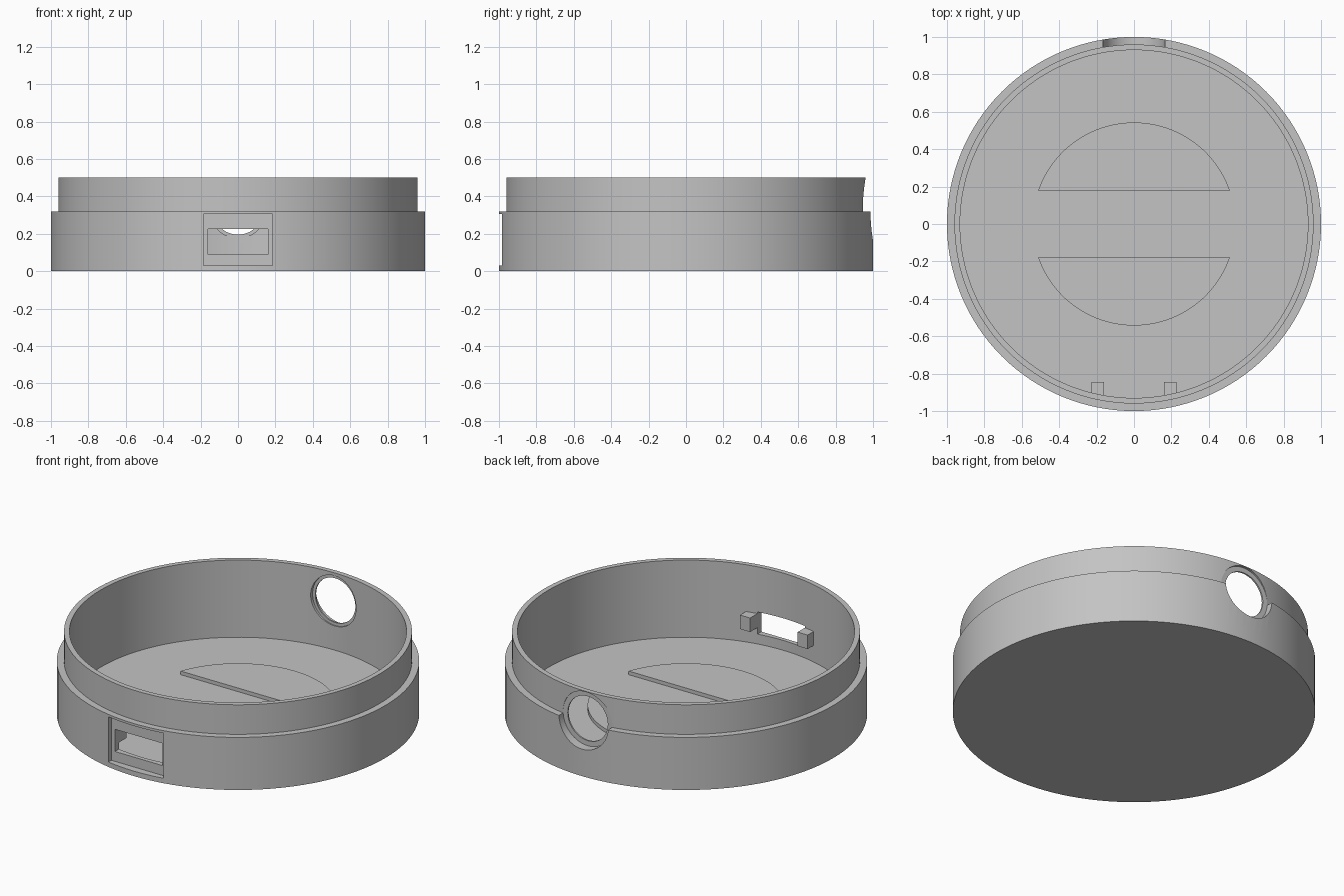
import bpy, bmesh, math
from mathutils import Matrix

if "Cube" in bpy.data.objects:
    bpy.data.objects.remove(bpy.data.objects["Cube"], do_unlink=True)

grey = bpy.data.materials.new("plain grey")
grey.use_nodes = True
GREY = (0.55, 0.55, 0.55, 1)
grey.diffuse_color = GREY
grey.node_tree.nodes["Principled BSDF"].inputs["Base Color"].default_value = GREY

SIDES = 128
FLOOR = 0.03


def finish(name, bm):
    bmesh.ops.recalc_face_normals(bm, faces=bm.faces)
    mesh = bpy.data.meshes.new(name)
    bm.to_mesh(mesh)
    bm.free()
    mesh.materials.append(grey)
    obj = bpy.data.objects.new(name, mesh)
    bpy.context.collection.objects.link(obj)
    return obj


def revolve(name, profile):
    """Closed solid turned round z; the profile starts and ends on the axis."""
    bm = bmesh.new()
    rings = []
    for r, z in profile:
        rings.append([bm.verts.new((r * math.cos(a), r * math.sin(a), z))
                      for a in (math.tau * i / SIDES for i in range(SIDES))])
    for low, high in zip(rings, rings[1:]):
        for i in range(SIDES):
            j = (i + 1) % SIDES
            bm.faces.new((low[i], low[j], high[j], high[i]))
    bm.faces.new(rings[0])
    bm.faces.new(rings[-1])
    return finish(name, bm)


def box(name, x0, x1, y0, y1, z0, z1):
    bm = bmesh.new()
    size = Matrix.Diagonal((x1 - x0, y1 - y0, z1 - z0, 1))
    place = Matrix.Translation(((x0 + x1) / 2, (y0 + y1) / 2, (z0 + z1) / 2))
    bmesh.ops.create_cube(bm, size=1, matrix=place @ size)
    return finish(name, bm)


def bore(name, radius, y0, y1, z):
    """Cylinder lying along y."""
    bm = bmesh.new()
    turn = Matrix.Rotation(math.pi / 2, 4, "X")
    bmesh.ops.create_cone(bm, cap_ends=True, segments=64, radius1=radius,
                          radius2=radius, depth=y1 - y0,
                          matrix=Matrix.Translation((0, (y0 + y1) / 2, z)) @ turn)
    return finish(name, bm)


def cut(target, cutter):
    cutter.hide_render = True
    mod = target.modifiers.new("cut", "BOOLEAN")
    mod.operation = "DIFFERENCE"
    mod.solver = "EXACT"
    mod.object = cutter
    bpy.context.view_layer.objects.active = target
    bpy.ops.object.modifier_apply(modifier=mod.name)
    bpy.data.objects.remove(cutter, do_unlink=True)


# Round tray with a stepped lip
tray = revolve("round_tray", [(1, 0), (1, 0.32), (0.96, 0.32), (0.96, 0.5),
                              (0.93, 0.5), (0.93, FLOOR)])

# Front socket: shallow recess and a through slot
cut(tray, box("recess_cutter", -0.185, 0.185, -1.1, -0.955, 0.03, 0.305))
cut(tray, box("slot_cutter", -0.16, 0.16, -1.1, -0.8, 0.09, 0.225))

# Back port: hole with a counterbore on each side
HOLE_Z = 0.33
cut(tray, bore("outer_counterbore", 0.166, 0.945, 1.1, HOLE_Z))
cut(tray, bore("inner_counterbore", 0.153, 0.8, 0.936, HOLE_Z))
cut(tray, bore("hole_cutter", 0.135, 0.8, 1.1, HOLE_Z))

bpy.ops.object.select_all(action="DESELECT")
tray.select_set(True)
bpy.context.view_layer.objects.active = tray
bpy.ops.object.shade_smooth_by_angle(angle=math.radians(30))

# Raised circle segments on the floor, and posts beside the slot
for side, word in ((1, "back"), (-1, "front")):
    bm = bmesh.new()
    start = math.asin(0.18 / 0.543)
    sweep = math.pi - 2 * start
    arc = [start + sweep * i / 40 for i in range(41)]
    face = bm.faces.new([bm.verts.new((0.543 * math.cos(a),
                                       side * 0.543 * math.sin(a), FLOOR - 0.01))
                         for a in arc])
    top = bmesh.ops.extrude_face_region(bm, geom=[face])["geom"]
    bmesh.ops.translate(bm, vec=(0, 0, 0.032),
                        verts=[v for v in top if isinstance(v, bmesh.types.BMVert)])
    finish(word + "_floor_pad", bm)

for side, word in ((1, "left"), (-1, "right")):
    x0, x1 = sorted((side * 0.16, side * 0.228))
    box(word + "_slot_post", x0, x1, -0.935, -0.845, 0.13, 0.215)
